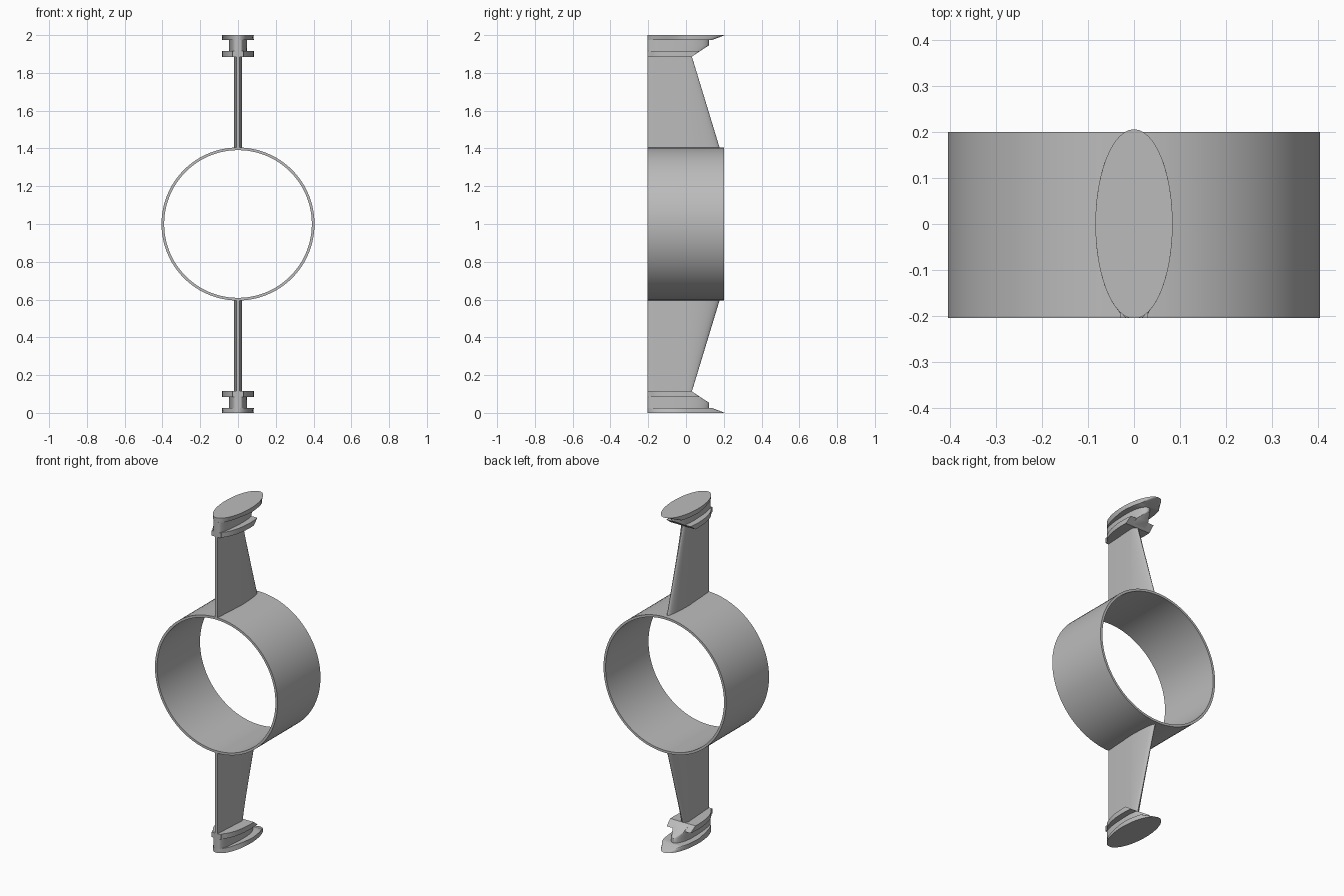
import bpy, bmesh, math

cube = bpy.data.objects.get("Cube")
if cube:
    bpy.data.objects.remove(cube, do_unlink=True)

grey = bpy.data.materials.new("plain grey")
grey.use_nodes = True
colour = (0.5, 0.5, 0.5, 1)
grey.diffuse_color = colour
grey.node_tree.nodes["Principled BSDF"].inputs["Base Color"].default_value = colour

FRONT = -0.205
STEPS = 24


def finish(name, bm, angle=30):
    bmesh.ops.recalc_face_normals(bm, faces=bm.faces)
    mesh = bpy.data.meshes.new(name)
    bm.to_mesh(mesh)
    bm.free()
    mesh.materials.append(grey)
    obj = bpy.data.objects.new(name, mesh)
    bpy.context.collection.objects.link(obj)
    bpy.ops.object.select_all(action='DESELECT')
    obj.select_set(True)
    bpy.context.view_layer.objects.active = obj
    bpy.ops.object.shade_smooth_by_angle(angle=math.radians(angle))
    return obj


def loft(name, sections, flip):
    """Skin a stack of (outline, z) sections; flip mirrors about mid height."""
    bm = bmesh.new()
    rings = [[bm.verts.new((x, y, 2 - z if flip else z)) for x, y in pts]
             for pts, z in sections]
    for low, high in zip(rings, rings[1:]):
        for i in range(len(low)):
            j = (i + 1) % len(low)
            bm.faces.new((low[i], low[j], high[j], high[i]))
    bm.faces.new(rings[0])
    bm.faces.new(rings[-1])
    return finish(name, bm)


def outline(width, back):
    """Symmetric outline from a half-width function, clipped at y = back."""
    ys = [FRONT + (back - FRONT) * (1 - math.cos(math.pi * i / STEPS)) / 2
          for i in range(STEPS + 1)]
    right = [(width(y), y) for y in ys]
    return right + [(-x, y) for x, y in reversed(right)]


def oval(y):
    return 0.084 * math.sqrt(max(0.0004, 1 - (y / 0.206) ** 2))


def cap_width(y):
    return oval(y) - 0.008 * math.sin(math.pi * min(1, max(0, -y / 0.21))) if y < 0 else oval(y)


def flange_width(y):
    return max(oval(y), 0.03)


def web_width(y):
    # Narrow at the front, rounded tongue at the back
    if y < 0:
        return 0.015 + 0.033 * math.sqrt(max(0, 1 - (y / FRONT) ** 2))
    return max(0.002, 0.048 * math.sqrt(max(0, 1 - (y / 0.122) ** 2)))


def foil(nose):
    """Strut section: flat taper in front, rounded nose behind."""
    right = [(0.009, FRONT), (0.022, 0)]
    for i in range(1, 12):
        a = math.pi / 2 * i / 12
        right.append((0.022 * math.cos(a), nose * math.sin(a)))
    return right + [(0, nose)] + [(-x, y) for x, y in reversed(right)]


# Ring, open along y
bm = bmesh.new()
N = 96
loops = []
for r, y in ((0.405, FRONT), (0.405, 0.2), (0.391, 0.2), (0.391, FRONT)):
    loops.append([bm.verts.new((r * math.cos(2 * math.pi * i / N), y,
                                1 + r * math.sin(2 * math.pi * i / N))) for i in range(N)])
for k in range(4):
    a, b = loops[k], loops[(k + 1) % 4]
    for i in range(N):
        j = (i + 1) % N
        bm.faces.new((a[i], a[j], b[j], b[i]))
finish("ring", bm)

# Struts with slotted end fittings, above and below the ring
for side, flip in (("upper", False), ("lower", True)):
    loft(side + "_strut", [(foil(0.18), 1.397), (foil(0.03), 1.89)], flip)
    loft(side + "_flange", [(outline(flange_width, 0.03), 1.885),
                            (outline(flange_width, 0.07), 1.915)], flip)
    loft(side + "_web", [(outline(web_width, 0.03), 1.886),
                         (outline(web_width, 0.075), 1.916),
                         (outline(web_width, 0.122), 1.946),
                         (outline(web_width, 0.122), 1.975)], flip)
    loft(side + "_cap", [(outline(cap_width, 0.135), 1.973),
                         (outline(oval, 0.206), 2.0)], flip)
